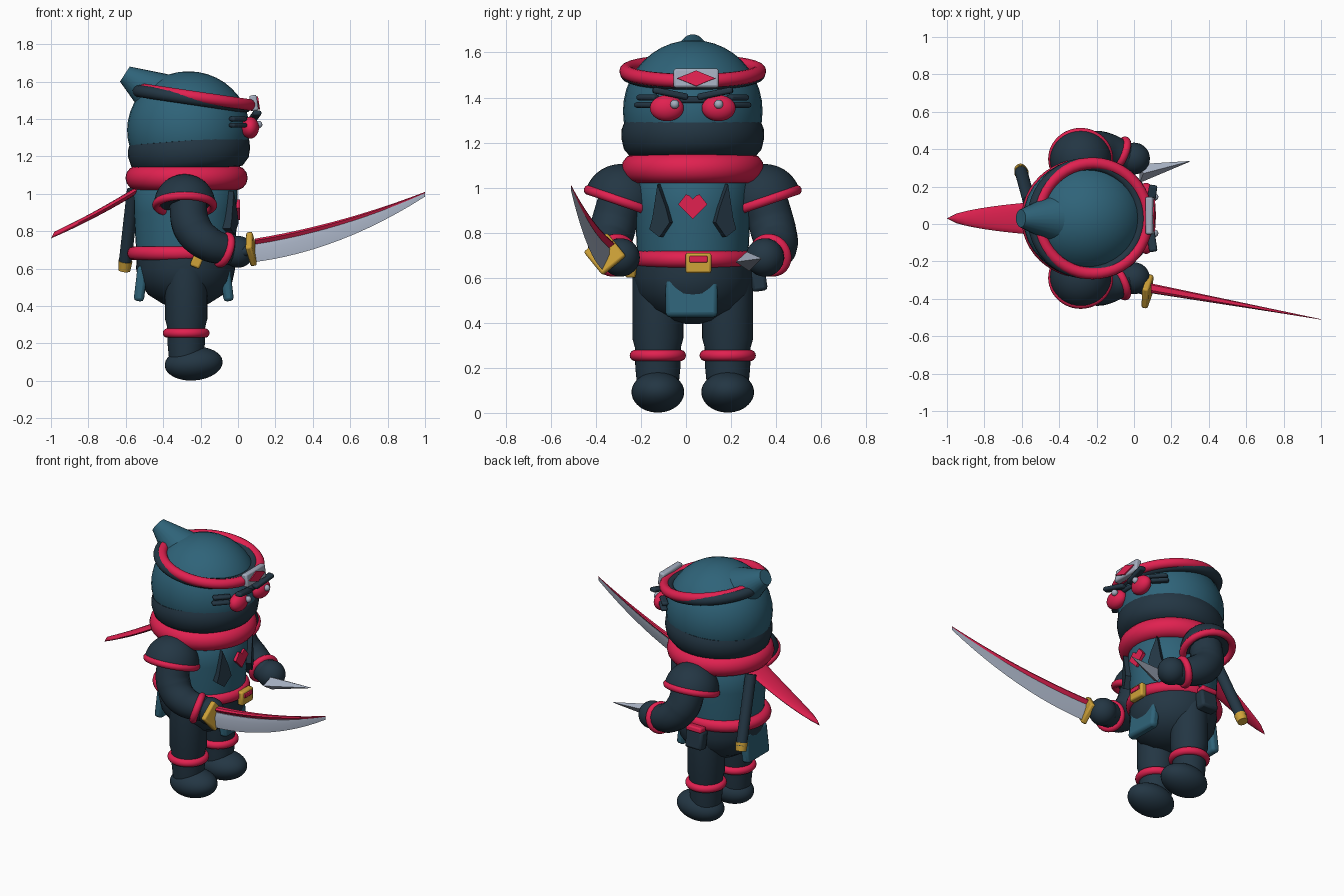
import bpy, bmesh, math
from mathutils import Vector

cube = bpy.data.objects.get("Cube")
if cube:
    bpy.data.objects.remove(cube, do_unlink=True)


def material(name, rgb):
    m = bpy.data.materials.new(name)
    m.use_nodes = True
    m.diffuse_color = (*rgb, 1)
    m.node_tree.nodes["Principled BSDF"].inputs["Base Color"].default_value = (*rgb, 1)
    return m


TEAL = material("teal cloth", (0.028, 0.125, 0.19))
DARK = material("dark cloth", (0.017, 0.037, 0.057))
RED = material("crimson", (0.75, 0.015, 0.08))
STEEL = material("steel", (0.37, 0.42, 0.52))
GOLD = material("gold", (0.62, 0.36, 0.04))
MID = 0.03  # body centre line in y


def finish(obj, name, mat, angle=40):
    obj.name = name
    obj.data.materials.clear()
    obj.data.materials.append(mat)
    bpy.ops.object.select_all(action='DESELECT')
    obj.select_set(True)
    bpy.context.view_layer.objects.active = obj
    bpy.ops.object.shade_smooth_by_angle(angle=math.radians(angle))
    return obj


def from_bmesh(bm, name, mat, loc=(0, 0, 0), rot=(0, 0, 0), angle=40):
    bmesh.ops.recalc_face_normals(bm, faces=bm.faces)
    me = bpy.data.meshes.new(name)
    bm.to_mesh(me)
    bm.free()
    obj = bpy.data.objects.new(name, me)
    bpy.context.collection.objects.link(obj)
    obj.location, obj.rotation_euler = loc, rot
    return finish(obj, name, mat, angle)


def ball(name, loc, size, mat, rot=(0, 0, 0)):
    bpy.ops.mesh.primitive_uv_sphere_add(segments=32, ring_count=20, location=loc, rotation=rot)
    bpy.context.object.scale = size
    return finish(bpy.context.object, name, mat)


def ring(name, loc, major, minor, mat, rot=(0, 0, 0), size=(1, 1, 1)):
    bpy.ops.mesh.primitive_torus_add(major_segments=48, minor_segments=14, location=loc,
                                     rotation=rot, major_radius=major, minor_radius=minor)
    bpy.context.object.scale = size
    return finish(bpy.context.object, name, mat, 70)


def box(name, loc, size, mat, rot=(0, 0, 0), bevel=0.01):
    bpy.ops.mesh.primitive_cube_add(size=1, location=loc, rotation=rot)
    obj = bpy.context.object
    obj.scale = size
    bpy.ops.object.transform_apply(location=False, rotation=False, scale=True)
    mod = obj.modifiers.new("soft edges", 'BEVEL')
    mod.width, mod.segments = bevel, 2
    return finish(obj, name, mat)


def tube(name, a, b, r1, r2, mat, sides=24):
    a, b = Vector(a), Vector(b)
    bpy.ops.mesh.primitive_cone_add(vertices=sides, radius1=r1, radius2=r2, depth=(b - a).length,
                                    location=(a + b) / 2,
                                    rotation=(b - a).to_track_quat('Z', 'Y').to_euler())
    return finish(bpy.context.object, name, mat)


def loft(name, sections, mat, loc=(0, 0, 0), rot=(0, 0, 0), angle=40):
    """Skin a row of point loops and cap both ends."""
    bm = bmesh.new()
    loops = [[bm.verts.new(p) for p in s] for s in sections]
    for one, two in zip(loops, loops[1:]):
        for i in range(len(one)):
            j = (i + 1) % len(one)
            bm.faces.new((one[i], one[j], two[j], two[i]))
    bm.faces.new(loops[0])
    bm.faces.new(loops[-1])
    return from_bmesh(bm, name, mat, loc, rot, angle)


def lathe(name, loc, profile, mat, rot=(0, 0, 0), squash=1.0):
    def circle(r, z):
        steps = [2 * math.pi * k / 40 for k in range(40)]
        return [(r * math.cos(a), r * squash * math.sin(a), z) for a in steps]
    return loft(name, [circle(r, z) for r, z in profile], mat, loc, rot, 50)


def plate(name, loc, outline, depth, mat, rot=(0, 0, 0)):
    """Outline in y and z, thickened along x."""
    ends = [[(x, y, z) for y, z in outline] for x in (-depth / 2, depth / 2)]
    return loft(name, ends, mat, loc, rot, 20)


def limb(name, points, radii, mat):
    curve = bpy.data.curves.new(name, 'CURVE')
    curve.dimensions, curve.bevel_depth, curve.bevel_resolution = '3D', 1, 6
    curve.use_fill_caps = True
    spline = curve.splines.new('BEZIER')
    spline.bezier_points.add(len(points) - 1)
    for bp, p, r in zip(spline.bezier_points, points, radii):
        bp.co, bp.radius = p, r
        bp.handle_left_type = bp.handle_right_type = 'AUTO'
    obj = bpy.data.objects.new(name, curve)
    bpy.context.collection.objects.link(obj)
    bpy.ops.object.select_all(action='DESELECT')
    obj.select_set(True)
    bpy.context.view_layer.objects.active = obj
    bpy.ops.object.convert(target='MESH')
    return finish(bpy.context.object, name, mat)


# Head, mask, scarf and headband
ball("head", (-0.265, MID, 1.34), (0.328, 0.31, 0.315), TEAL)
lathe("face_mask", (-0.26, MID, 1.21),
      [(0.2, -0.1), (0.28, -0.08), (0.315, -0.04), (0.327, 0.01), (0.325, 0.05), (0.315, 0.075), (0.29, 0.08)],
      DARK, (0, -0.08, 0), 0.97)
ring("neck_scarf", (-0.275, MID, 1.085), 0.26, 0.067, RED, size=(1, 0.97, 1))
tilt = (0, 0.146, 0)
ring("headband", (-0.22, MID, 1.517), 0.295, 0.031, RED, tilt)
ring("headband_lining", (-0.25, MID, 1.508), 0.29, 0.033, DARK, tilt)
tube("hood_knot", (-0.42, MID, 1.52), (-0.605, MID, 1.64), 0.135, 0.048, TEAL)
box("forehead_plate", (0.085, 0.045, 1.485), (0.04, 0.2, 0.085), STEEL, (0, -0.15, 0))
plate("forehead_gem", (0.108, 0.045, 1.485),
      [(-0.085, 0), (-0.035, 0.02), (0, 0.035), (0.035, 0.02), (0.085, 0), (0.035, -0.02), (0, -0.035), (-0.035, -0.02)],
      0.009, RED, (0, -0.15, 0))

# Face details, mirrored
for side, label in ((1, "left"), (-1, "right")):
    def at(x, d, z):
        return (x, MID + side * d, z)

    ball(label + "_eye", at(0.065, 0.115, 1.353), (0.047, 0.075, 0.058), RED)
    ball(label + "_eye_glint", at(0.11, 0.115 if side > 0 else 0.08, 1.37), (0.02, 0.02, 0.02), STEEL)
    box(label + "_eyebrow", at(0.092, 0.1, 1.418), (0.045, 0.16, 0.028), DARK, (side * 0.2, 0, -side * 0.15))
    for z, d in ((1.4, 0.2), (1.367, 0.21)):
        box(label + "_eye_wrap", at(0.0, d, z), (0.04, 0.11, 0.025), DARK, (0, 0, side * 0.75))
box("brow_bridge", (0.055, MID, 1.39), (0.04, 0.12, 0.03), DARK)

# Torso, belt and hips
lathe("torso", (-0.28, MID, 0), [(0.26, 0.66), (0.268, 0.75), (0.276, 0.9), (0.278, 1.02), (0.22, 1.1)], TEAL, squash=0.93)
ring("belt", (-0.29, MID, 0.682), 0.265, 0.038, RED, size=(1, 0.9, 1))
lathe("hips", (-0.28, MID, 0), [(0.26, 0.68), (0.265, 0.6), (0.25, 0.53), (0.2, 0.46), (0.12, 0.41), (0.03, 0.395)], DARK)
box("buckle", (0.015, 0.055, 0.665), (0.04, 0.115, 0.09), GOLD)
box("buckle_strap", (0.032, 0.055, 0.682), (0.02, 0.08, 0.028), RED, bevel=0.004)
plate("chest_emblem", (0.0, MID, 0.92), [(-0.065, 0.005), (-0.03, 0.05), (-0.015, 0.045), (0, 0.03), (0.015, 0.045),
      (0.03, 0.05), (0.065, 0.005), (0, -0.06)], 0.02, RED)
for side, label in ((1, "left"), (-1, "right")):
    outline = [(side * y, z) for y, z in
               [(0.01, 0.12), (0.035, -0.03), (0.05, -0.08), (0, -0.115), (-0.05, -0.05), (-0.03, 0.02)]]
    plate(label + "_lapel", (-0.045, MID + side * 0.135, 0.895), outline, 0.06, DARK, (0, 0, side * 0.45))

# Cloth flaps at front and back
for x, lean, label in ((-0.06, -0.12, "front"), (-0.52, 0.12, "back")):
    box(label + "_flap", (x, 0.025, 0.52), (0.055, 0.23, 0.19), TEAL, (0, lean, 0), 0.018)

# Hip pouch, clasp and sheath
box("hip_pouch", (-0.3, 0.32, 0.6), (0.12, 0.07, 0.12), DARK, (0.15, 0, 0), 0.015)
box("pouch_strap", (-0.3, 0.325, 0.67), (0.11, 0.06, 0.035), RED, (0.15, 0, 0))
box("hip_clasp", (-0.22, -0.245, 0.64), (0.055, 0.05, 0.07), GOLD, (0, 0.4, 0))
tube("sheath", (-0.56, 0.12, 1.02), (-0.605, 0.285, 0.62), 0.034, 0.034, DARK)
tube("sheath_cap", (-0.602, 0.276, 0.64), (-0.608, 0.292, 0.59), 0.038, 0.032, GOLD)

# Scarf tail, a flattened tapering leaf
tail = []
for k in range(13):
    t = k / 12
    wide, thick = 0.09 * math.sqrt(1.005 - t * t * t), 0.03 - 0.012 * t
    cx, cz = -0.5 - 0.49 * t, 1.045 - 0.31 * t + 0.045 * t * t
    wide *= 1 - 0.45 * t
    tail.append([(cx + 0.5 * thick * math.sin(a), MID + wide * math.cos(a), cz + thick * math.sin(a))
                 for a in [math.tau * i / 16 for i in range(16)]])
loft("scarf_tail", tail, RED, angle=60)

# Arms and legs, mirrored
dome = [(0.165 * math.cos(a), 0.165 * math.sin(a)) for a in [math.pi / 2 * k / 9.2 for k in range(10)]]
for side, label in ((1, "left"), (-1, "right")):
    def at(x, d, z):
        return (x, MID + side * d, z)

    lean = (side * 0.33, 0, 0)
    lathe(label + "_shoulder_guard", at(-0.285, 0.318, 0.94), dome, DARK, lean)
    ring(label + "_shoulder_trim", at(-0.285, 0.318, 0.94), 0.152, 0.022, RED, lean)
    limb(label + "_arm", [at(-0.27, 0.32, 0.95), at(-0.245, 0.355, 0.82), at(-0.17, 0.37, 0.74), at(-0.02, 0.32, 0.69)],
         [0.1, 0.103, 0.095, 0.075], DARK)
    ball(label + "_hand", at(0, 0.32, 0.69), (0.085, 0.085, 0.085), DARK)
    aim = Vector((0.16, -0.07 * side, -0.055)).to_track_quat('Z', 'Y').to_euler()
    ring(label + "_cuff", at(-0.075, 0.345, 0.7), 0.077, 0.022, RED, aim)
    lathe(label + "_leg", at(-0.277, 0.155, 0), [(0.09, 0.1), (0.1, 0.2), (0.102, 0.29), (0.113, 0.33), (0.113, 0.6)], DARK)
    ring(label + "_anklet", at(-0.277, 0.155, 0.255), 0.1, 0.025, RED)
    ball(label + "_foot", at(-0.237, 0.155, 0.092), (0.155, 0.117, 0.09), DARK, (0, -0.08, 0))


# Long curved sword in the right hand
def blade_part(name, low, high, width, mat):
    """Slice of the blade between two shares of its height."""
    rows = []
    for k in range(13):
        t = k / 12
        x, y = 0.09 + 0.91 * t, -0.355 - 0.155 * t
        bottom, top = 0.635 + 0.12 * t + 0.23 * t * t, 0.76 + 0.15 * t + 0.1 * t * t
        w = width * (1 - 0.95 * t) / 2

        def point(dy, share):
            return (x, y + dy + 0.03 * (share - 0.5) * (1 - t), bottom + (top - bottom) * share)
        mid = low + (high - low) * 0.7
        rows.append([point(0, low), point(w, mid), point(w * 0.6, high), point(-w * 0.6, high), point(-w, mid)])
    loft(name, rows, mat, angle=25)


blade_part("sword_blade", 0, 0.76, 0.03, STEEL)
blade_part("sword_back_edge", 0.74, 1, 0.05, RED)
box("sword_guard", (0.072, -0.36, 0.705), (0.035, 0.135, 0.135), GOLD, (0.7, -0.15, -0.17))
tube("sword_grip", (-0.1, -0.31, 0.66), (0.07, -0.355, 0.7), 0.028, 0.028, DARK)

# Short four-sided dagger in the left hand
tip = Vector((0.298, 0.335, 0.685))
loft("dagger_blade", [[(0.03, 0.22, 0.67), (0.05, 0.28, 0.63), (0.03, 0.32, 0.69), (0.05, 0.27, 0.715)],
                      [tip + Vector(o) * 0.002 for o in ((0, -1, 0), (0, 0, -1), (0, 1, 0), (0, 0, 1))]], STEEL, angle=15)
